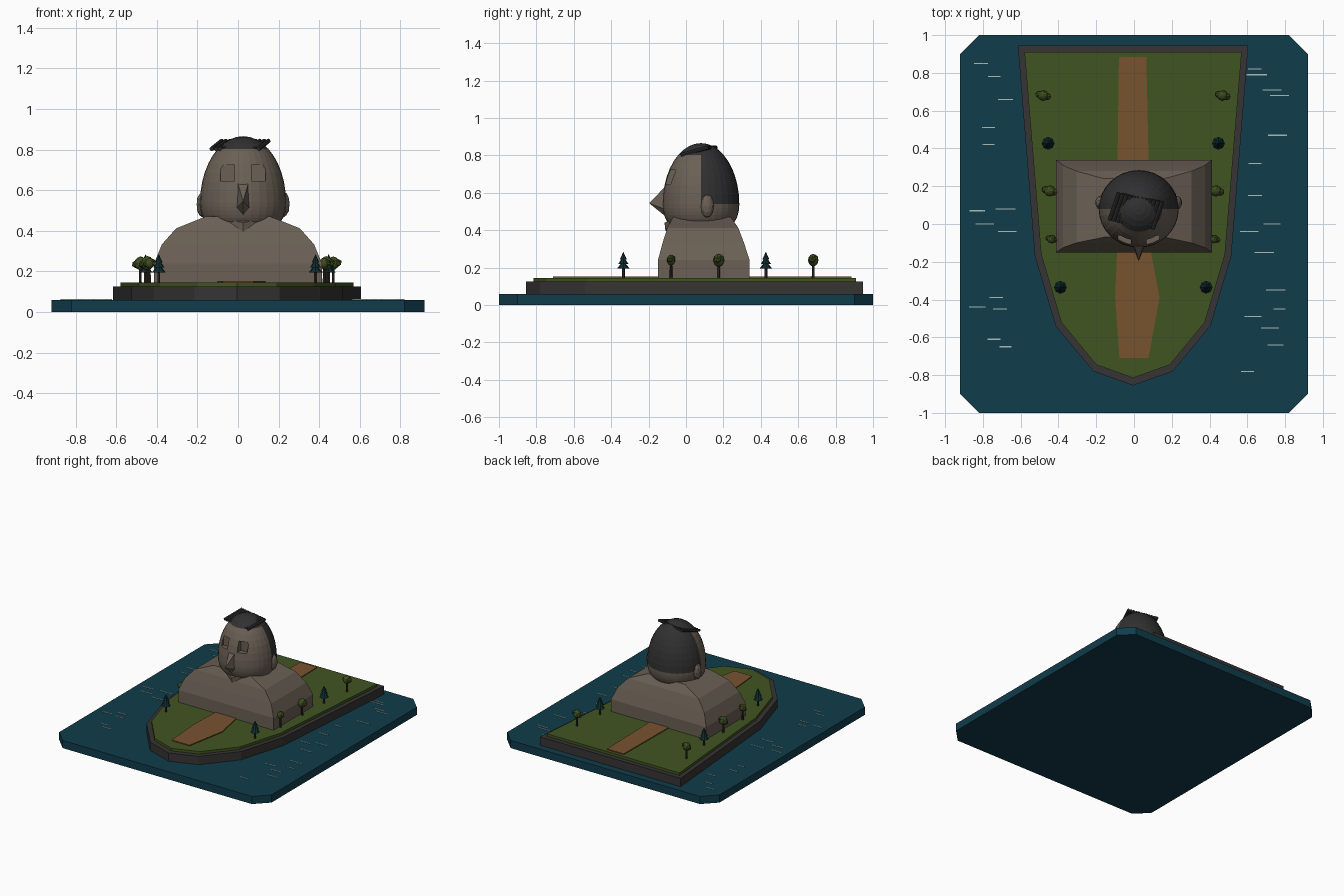
import bpy, bmesh, math, random
from mathutils import Vector, Matrix

cube = bpy.data.objects.get("Cube")
if cube:
    bpy.data.objects.remove(cube, do_unlink=True)
random.seed(4)


def material(name, rgb):
    m = bpy.data.materials.new(name)
    m.use_nodes = True
    colour = (*rgb, 1)
    m.diffuse_color = colour
    m.node_tree.nodes["Principled BSDF"].inputs["Base Color"].default_value = colour
    return m


water = material("deep water", (.005, .045, .07))
foam = material("pale ripple", (.42, .52, .47))
rock = material("dark rock", (.037, .034, .033))
grass = material("grass green", (.053, .091, .015))
earth = material("brown earth", (.185, .085, .028))
stone = material("warm stone", (.145, .116, .09))
charcoal = material("charcoal", (.03, .03, .03))
bark = material("dark bark", (.03, .024, .017))
olive = material("olive leaf", (.048, .075, .014))
pine = material("pine needle", (.005, .025, .029))


def finish(name, bm, *mats):
    bmesh.ops.recalc_face_normals(bm, faces=bm.faces)
    mesh = bpy.data.meshes.new(name)
    bm.to_mesh(mesh)
    bm.free()
    for m in mats:
        mesh.materials.append(m)
    ob = bpy.data.objects.new(name, mesh)
    bpy.context.collection.objects.link(ob)
    return ob


def loft(name, rings, mat):
    """Skin a list of equal rings and cap both ends."""
    bm = bmesh.new()
    loops = [[bm.verts.new(p) for p in ring] for ring in rings]
    n = len(loops[0])
    for a, b in zip(loops, loops[1:]):
        for i in range(n):
            j = (i + 1) % n
            bm.faces.new((a[i], a[j], b[j], b[i]))
    bm.faces.new(loops[0])
    bm.faces.new(loops[-1])
    return finish(name, bm, mat)


def slab(name, outline, z0, z1, mat):
    return loft(name, [[(x, y, z) for x, y in outline] for z in (z0, z1)], mat)


def hull(name, points, mat):
    bm = bmesh.new()
    for p in points:
        bm.verts.new(p)
    bmesh.ops.convex_hull(bm, input=bm.verts)
    return finish(name, bm, mat)


def add_rod(bm, a, b, r0, r1, sides):
    a, b = Vector(a), Vector(b)
    turn = (b - a).to_track_quat("Z", "Y").to_matrix().to_4x4()
    bmesh.ops.create_cone(bm, cap_ends=True, segments=sides, radius1=r0, radius2=r1,
                          depth=(b - a).length,
                          matrix=Matrix.Translation((a + b) / 2) @ turn)


def add_ball(bm, centre, radii, level=2):
    bmesh.ops.create_icosphere(bm, subdivisions=level, radius=1,
                               matrix=Matrix.Translation(centre) @ Matrix.Diagonal((*radii, 1)))


# Water with clipped corners
slab("water", [(.92, .9), (.82, 1), (-.82, 1), (-.92, .9),
               (-.92, -.9), (-.82, -1), (.82, -1), (.92, -.9)], 0, .06, water)

# Ripples
spots = [(-.81, .85), (-.74, .78), (-.68, .66), (-.77, .51), (-.77, .42), (-.83, .07),
         (-.68, .08), (-.79, 0), (-.67, -.04), (-.73, -.39), (-.83, -.44), (-.71, -.45),
         (-.74, -.61), (-.68, -.65), (.64, .82), (.65, .79), (.73, .71), (.77, .68),
         (.76, .47), (.64, .32), (.64, .15), (.73, 0), (.61, -.04), (.69, -.15),
         (.75, -.35), (.77, -.45), (.63, -.49), (.72, -.55), (.75, -.64), (.6, -.78)]
bm = bmesh.new()
for x, y in spots:
    bmesh.ops.create_cube(bm, size=1, matrix=Matrix.Translation((x, y, .061))
                          @ Matrix.Diagonal((random.uniform(.06, .11), .006, .004, 1)))
finish("ripples", bm, foam)

# Island: rock rim, lawn and path
right = [(.61, .945), (.52, -.17), (.41, -.54), (.21, -.78)]
outline = right + [(0, -.855)] + [(-x, y) for x, y in reversed(right)]
slab("island_rock", [(x - .005, y) for x, y in outline], .06, .125, rock)
right = [(.575, .91), (.487, -.16), (.38, -.52), (.195, -.745)]
outline = right + [(0, -.815)] + [(-x, y) for x, y in reversed(right)]
slab("lawn", [(x - .005, y) for x, y in outline], .125, .145, grass)
slab("path", [(-.08, .885), (.065, .885), (.077, .35), (.09, -.15), (.135, -.39),
              (.077, -.71), (-.077, -.71), (-.1, -.39), (-.09, -.15), (-.087, .35)],
     .144, .152, earth)

# Shoulders
steps = [(.145, .413, -.15, .34), (.24, .413, -.15, .34), (.333, .375, -.125, .31),
         (.412, .305, -.1, .28), (.47, .16, -.07, .24)]
loft("shoulders", [[(-w, f, z), (w, f, z), (w, b, z), (-w, b, z)]
                   for z, w, f, b in steps], stone)

# Head: domed above, fuller and shorter below
cx, cy, cz = .025, .08, .54
bm = bmesh.new()
bmesh.ops.create_uvsphere(bm, u_segments=32, v_segments=20, radius=1)
for v in bm.verts:
    r = math.hypot(v.co.x, v.co.y)
    low = v.co.z < -.001 and r > .001
    k = r ** .35 / r if low else 1
    drop = .326 if v.co.z > 0 else .13
    v.co = (cx + v.co.x * k * .212, cy + v.co.y * k * .205, cz + v.co.z * drop)
head = finish("head", bm, stone, charcoal)

# Eye sockets cut into the head
for side in (-1, 1):
    bm = bmesh.new()
    bmesh.ops.create_cube(bm, size=1, matrix=Matrix.Translation((cx + side * .076, -.11, .685))
                          @ Matrix.Diagonal((.068, .1, .08, 1)))
    cutter = finish("socket_cutter", bm, stone)
    cutter.hide_render = True
    mod = head.modifiers.new("socket", "BOOLEAN")
    mod.operation, mod.solver, mod.object = "DIFFERENCE", "EXACT", cutter
    bpy.context.view_layer.objects.active = head
    bpy.ops.object.modifier_apply(modifier=mod.name)
    bpy.data.objects.remove(cutter, do_unlink=True)

# Hair covers the back of the head and the crown
for face in head.data.polygons:
    c = face.center
    face.material_index = int((c.y > cy and c.z > cz) or c.z > .805)

# Nose, chin and ears
hull("nose", [(cx - .03, -.095, .65), (cx + .03, -.095, .65), (cx - .047, -.08, .5),
              (cx + .047, -.08, .5), (cx, -.197, .545), (cx, -.08, .45)], stone)
hull("chin", [(cx - .09, -.075, .46), (cx + .09, -.075, .46), (cx, -.11, .395),
              (cx, -.115, .44), (cx, .02, .41)], stone)
for side, label in ((-1, "right_ear"), (1, "left_ear")):
    bm = bmesh.new()
    add_ball(bm, (cx + side * .2, .113, .53), (.03, .037, .063))
    finish(label, bm, stone)

# Row of slanted locks above the forehead
bm = bmesh.new()
for i in range(12):
    t = i / 11
    start = Vector((-.13 + .23 * t, .02 - .045 * t, .803))
    add_rod(bm, start, start + Vector((.05, .145, .04)), .011, .011, 8)
finish("hair_locks", bm, charcoal)


# Trees in mirrored pairs
def round_tree(x, y, size):
    bm = bmesh.new()
    add_rod(bm, (x, y, .14), (x, y, .23), .008, .006, 6)
    finish("round_tree_trunk", bm, bark)
    bm = bmesh.new()
    add_ball(bm, (x, y, .24), (.028 * size, .027 * size, .032 * size))
    for dx, dy, dz in ((-.02, .006, -.004), (.02, -.005, .002), (.004, .008, .01)):
        add_ball(bm, (x + dx * size, y + dy * size, .24 + dz),
                 (.022 * size, .02 * size, .02 * size), 1)
    finish("round_tree_crown", bm, olive)


def pine_tree(x, y):
    bm = bmesh.new()
    add_rod(bm, (x, y, .14), (x, y, .21), .008, .008, 6)
    finish("pine_trunk", bm, bark)
    bm = bmesh.new()
    for z, r in ((.195, .034), (.22, .027), (.243, .019)):
        add_rod(bm, (x, y, z), (x, y, z + .042), r, 0, 8)
    finish("pine_needles", bm, pine)


for side in (-1, 1):
    for x, y, size in ((.475, .68, 1.05), (.44, .175, 1.1), (.43, -.08, .85)):
        round_tree(side * x - .006, y, size)
    for x, y in ((.451, .427), (.386, -.335)):
        pine_tree(side * x - .004, y)
